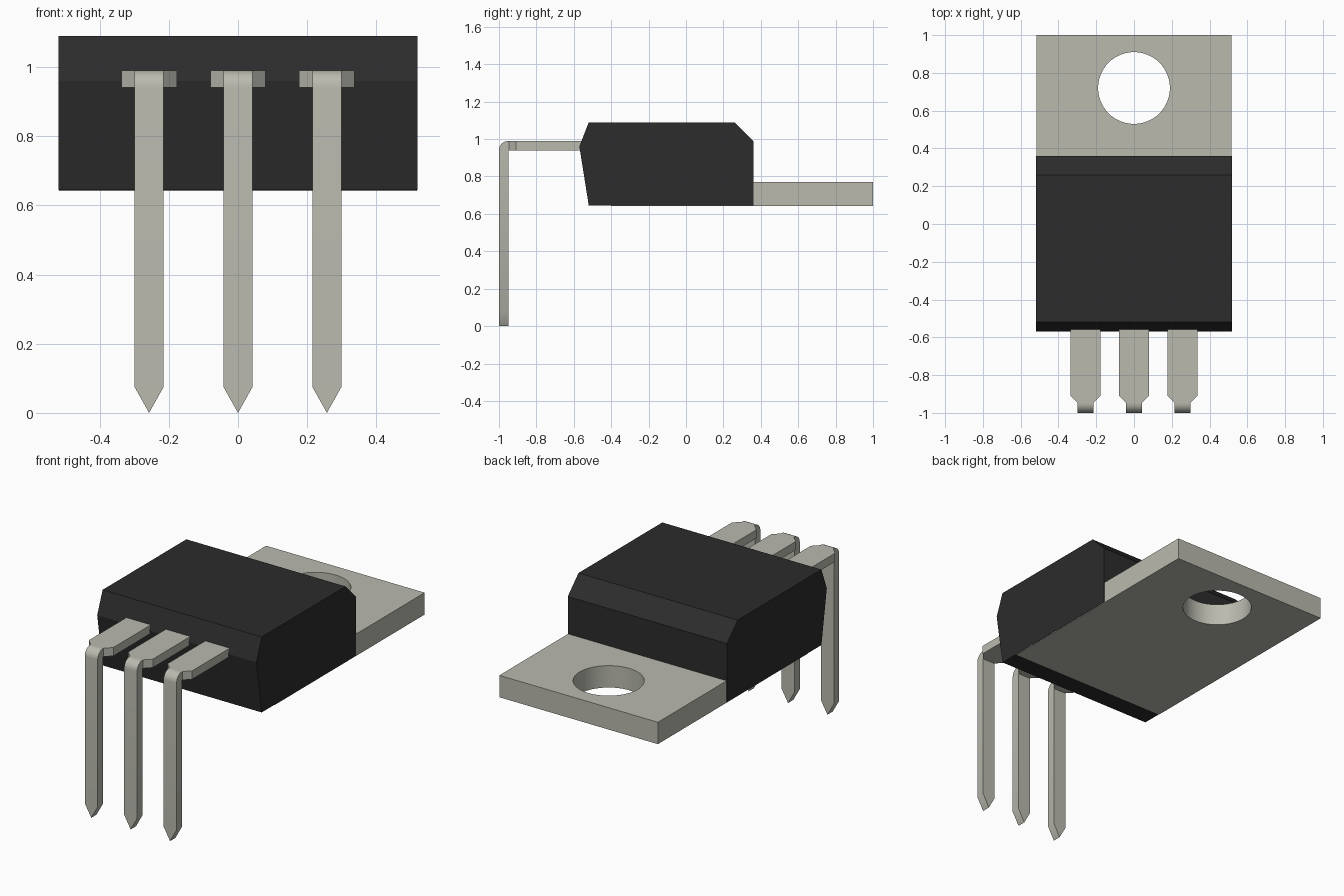
import bpy
import bmesh
from math import sin, cos, pi, radians

if "Cube" in bpy.data.objects:
    bpy.data.objects.remove(bpy.data.objects["Cube"], do_unlink=True)


def material(name, color):
    mat = bpy.data.materials.new(name)
    mat.use_nodes = True
    mat.diffuse_color = color
    mat.node_tree.nodes["Principled BSDF"].inputs["Base Color"].default_value = color
    return mat


black = material("black plastic", (0.025, 0.025, 0.025, 1))
metal = material("tinned metal", (0.49, 0.49, 0.43, 1))


def make_object(name, bm, mat):
    bmesh.ops.recalc_face_normals(bm, faces=bm.faces)
    mesh = bpy.data.meshes.new(name)
    bm.to_mesh(mesh)
    bm.free()
    obj = bpy.data.objects.new(name, mesh)
    bpy.context.collection.objects.link(obj)
    mesh.materials.append(mat)
    return obj


def activate(obj):
    bpy.ops.object.select_all(action="DESELECT")
    obj.select_set(True)
    bpy.context.view_layer.objects.active = obj


def extrude_profile(name, profile, half_width, mat):
    """Extrude a (y, z) side profile across x."""
    bm = bmesh.new()
    face = bm.faces.new([bm.verts.new((-half_width, y, z)) for y, z in profile])
    side = bmesh.ops.extrude_face_region(bm, geom=[face])
    verts = [v for v in side["geom"] if isinstance(v, bmesh.types.BMVert)]
    bmesh.ops.translate(bm, verts=verts, vec=(2 * half_width, 0, 0))
    return make_object(name, bm, mat)


# Moulded body with bevelled ends
extrude_profile("body", [(-0.52, 0.645), (-0.57, 0.96), (-0.52, 1.09),
                         (0.26, 1.09), (0.36, 0.99), (0.36, 0.645)], 0.519, black)

# Heat sink tab, running under the body
tab = extrude_profile("mounting_tab", [(-0.4, 0.641), (-0.4, 0.77),
                                       (1.0, 0.77), (1.0, 0.641)], 0.517, metal)

# Mounting hole
bpy.ops.mesh.primitive_cylinder_add(vertices=64, radius=0.19, depth=0.5,
                                    location=(0, 0.72, 0.7))
cutter = bpy.context.object
cutter.hide_render = True
hole = tab.modifiers.new("hole", "BOOLEAN")
hole.operation = "DIFFERENCE"
hole.object = cutter
hole.solver = "EXACT"
activate(tab)
bpy.ops.object.modifier_apply(modifier="hole")
bpy.data.objects.remove(cutter, do_unlink=True)
activate(tab)
bpy.ops.object.shade_smooth_by_angle(angle=radians(30))


# Leads: cross-sections lofted along a bent path
THICK, WIDE, NARROW = 0.05, 0.08, 0.042
BEND_Y, BEND_Z = -0.95, 0.94
BEND_STEPS = 8


def lead(name, x):
    # Each section is half width, outer point, inner point
    sections = [(w, (y, BEND_Z + THICK), (y, BEND_Z))
                for w, y in ((WIDE, -0.54), (WIDE, -0.908), (NARROW, -0.946))]
    for i in range(BEND_STEPS + 1):
        a = pi / 2 * i / BEND_STEPS
        outer = (BEND_Y - THICK * sin(a), BEND_Z + THICK * cos(a))
        sections.append((NARROW, outer, (BEND_Y, BEND_Z)))
    for w, z in ((NARROW, 0.075), (0, 0)):
        sections.append((w, (BEND_Y - THICK, z), (BEND_Y, z)))

    bm = bmesh.new()
    rings = [[bm.verts.new((x + s * w, *p))
              for s, p in ((-1, o), (1, o), (1, n), (-1, n))]
             for w, o, n in sections]
    bm.faces.new(rings[0])
    for a, b in zip(rings, rings[1:]):
        for i in range(4):
            j = (i + 1) % 4
            bm.faces.new((a[i], a[j], b[j], b[i]))
    bmesh.ops.remove_doubles(bm, verts=bm.verts, dist=0.0001)
    obj = make_object(name, bm, metal)
    activate(obj)
    bpy.ops.object.shade_smooth_by_angle(angle=radians(30))


for name, x in (("right_lead", -0.257), ("middle_lead", 0), ("left_lead", 0.257)):
    lead(name, x)
